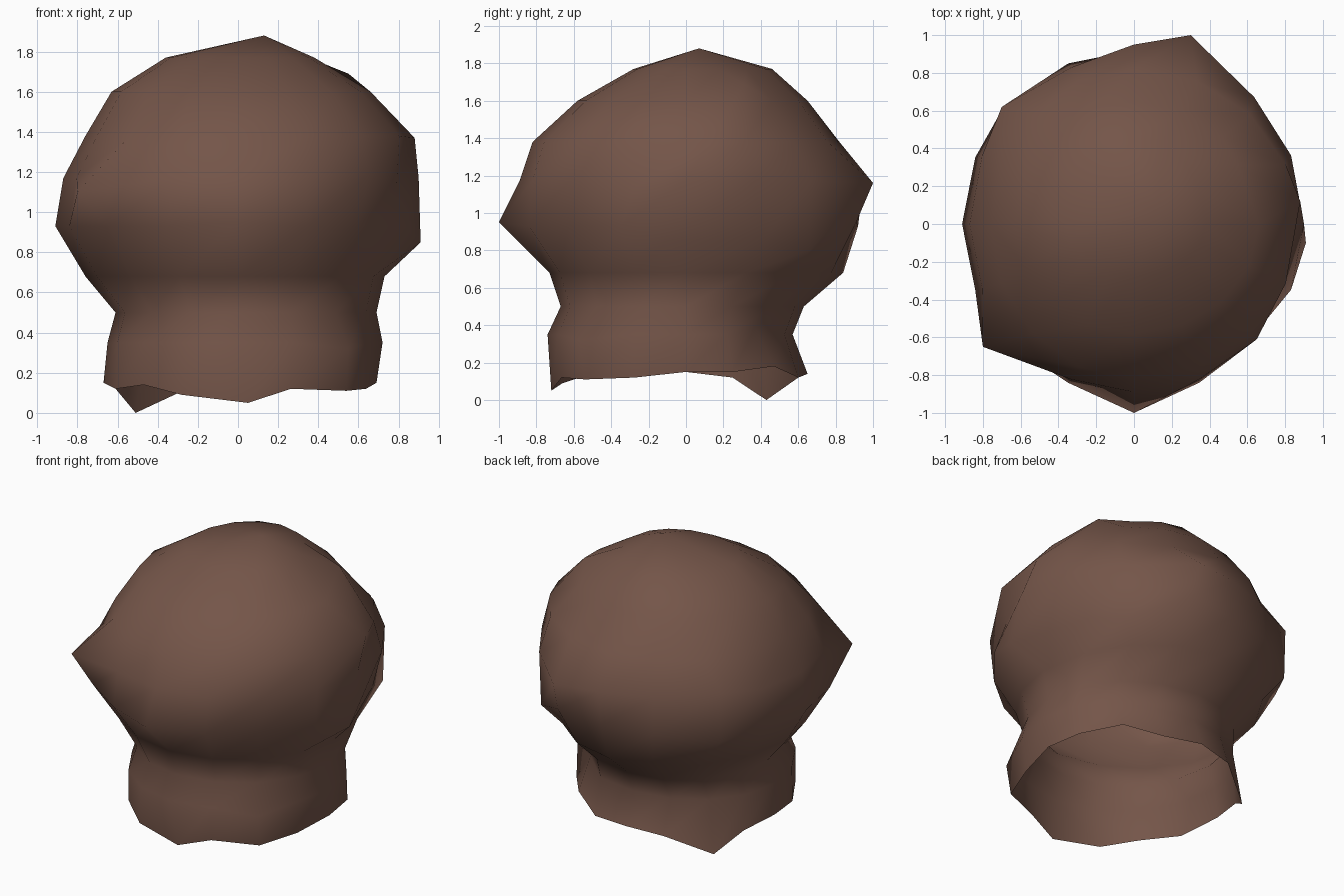
import bpy, bmesh
from math import cos, sin, tau
from mathutils import Vector

cube = bpy.data.objects.get("Cube")
if cube:
    bpy.data.objects.remove(cube, do_unlink=True)

SIDES = 16

# Profile rings: height, then reach to -x, +x, -y, +y
RINGS = [
    (0.12, 0.66, 0.69, 0.72, 0.65),
    (0.35, 0.65, 0.72, 0.74, 0.57),
    (0.50, 0.61, 0.69, 0.67, 0.63),
    (0.68, 0.76, 0.73, 0.73, 0.84),
    (0.93, 0.91, 0.90, 0.91, 0.92),
    (1.17, 0.87, 0.90, 0.89, 0.95),
    (1.38, 0.76, 0.87, 0.82, 0.82),
    (1.60, 0.63, 0.66, 0.58, 0.65),
    (1.77, 0.36, 0.38, 0.28, 0.46),
]

# Lumps and dents of the dome that the nearest vertex is pulled to
DOME_MARKS = [
    (0.30, 1.00, 1.16), (0.33, 0.91, 0.95), (0.00, -1.00, 0.95),
    (-0.80, -0.65, 1.10), (0.91, -0.10, 0.85), (-0.70, 0.62, 1.22),
    (-0.69, 0.62, 0.88), (0.88, 0.12, 1.37), (0.79, -0.28, 1.13),
    (0.72, 0.42, 0.87), (0.63, 0.66, 0.80), (0.55, 0.31, 1.69),
    (-0.33, 0.83, 1.17), (0.60, -0.63, 0.93), (0.65, -0.61, 1.19),
]
# Uneven neck and rim
NECK_MARKS = [
    (0.55, -0.57, 0.32), (0.54, -0.54, 0.11), (0.46, 0.37, 0.39),
    (0.48, 0.47, 0.18), (0.65, 0.25, 0.15), (0.69, 0.00, 0.15),
    (-0.51, 0.43, 0.00), (0.05, -0.72, 0.05), (-0.28, -0.66, 0.09),
    (-0.47, -0.51, 0.14), (-0.67, 0.00, 0.15), (0.00, 0.65, 0.14),
]


def ring_point(ring, step):
    z, left, right, front, back = ring
    c, s = cos(tau * step / SIDES), sin(tau * step / SIDES)
    return Vector((c * (right if c > 0 else left), s * (back if s > 0 else front), z))


# Open-bottomed shell of stacked rings closed by a peak
bm = bmesh.new()
loops = [[bm.verts.new(ring_point(r, i)) for i in range(SIDES)] for r in RINGS]
peak = bm.verts.new((0.13, 0.07, 1.88))
for low, high in zip(loops, loops[1:]):
    for i in range(SIDES):
        j = (i + 1) % SIDES
        bm.faces.new((low[i], low[j], high[j], high[i]))
for i in range(SIDES):
    bm.faces.new((loops[-1][i], loops[-1][(i + 1) % SIDES], peak))

# Irregular bumps
for mark in map(Vector, DOME_MARKS + NECK_MARKS):
    min(bm.verts, key=lambda v: (v.co - mark).length).co = mark

for face in bm.faces:
    face.smooth = True
mesh = bpy.data.meshes.new("domed_shell")
bm.to_mesh(mesh)
bm.free()

# Brown surface
brown = bpy.data.materials.new("warm_brown")
brown.use_nodes = True
colour = (0.175, 0.091, 0.066, 1)
brown.diffuse_color = colour
brown.node_tree.nodes["Principled BSDF"].inputs["Base Color"].default_value = colour
mesh.materials.append(brown)

shell = bpy.data.objects.new("domed_shell", mesh)
bpy.context.collection.objects.link(shell)
